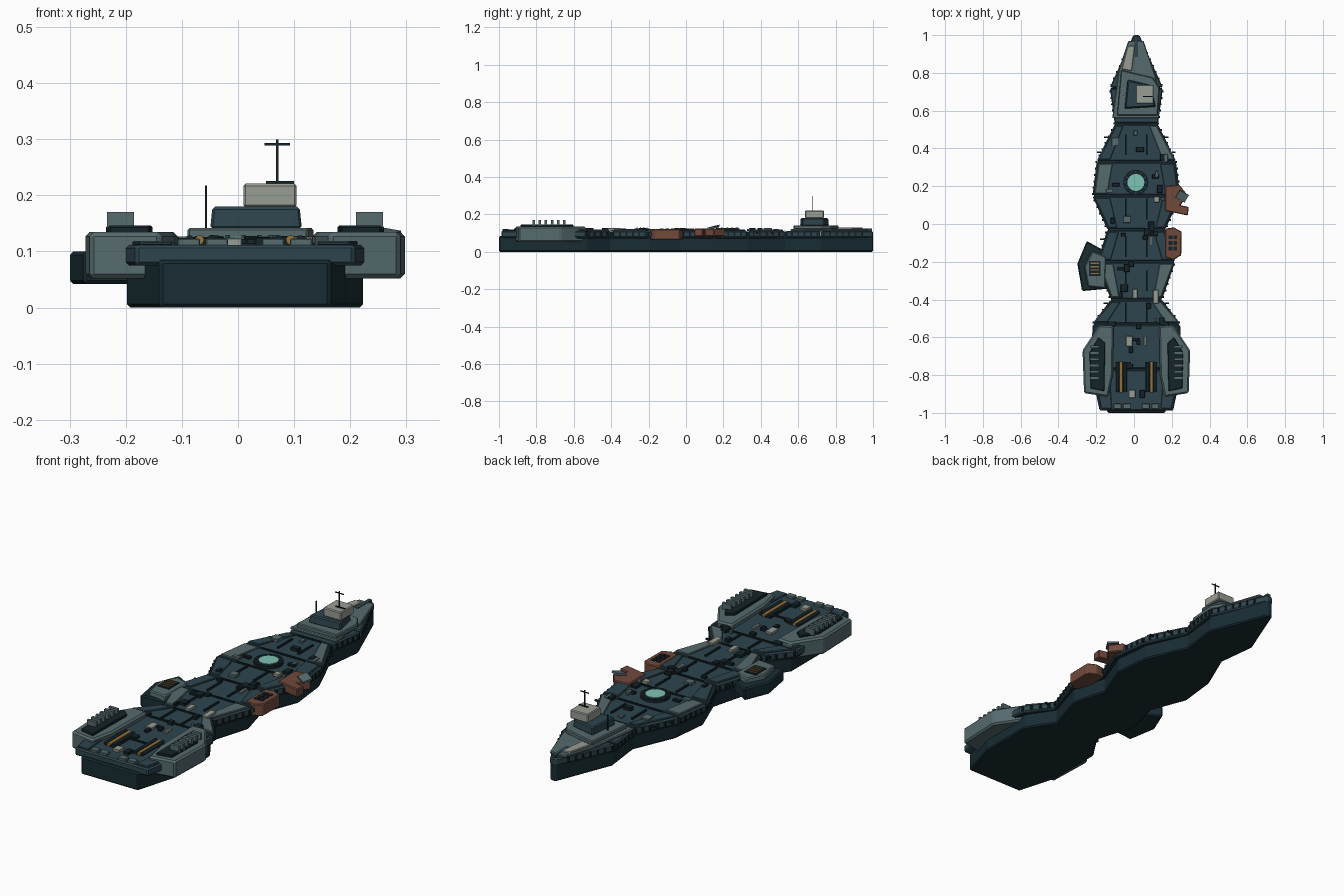
import bpy, bmesh, math, random
from mathutils import Matrix

if "Cube" in bpy.data.objects:
    bpy.data.objects.remove(bpy.data.objects["Cube"])
random.seed(4)
CX = 0.0125  # hull centre line


def mat(name, r, g, b):
    m = bpy.data.materials.new(name)
    m.diffuse_color = [(c / 255) ** 2.2 for c in (r, g, b)] + [1]
    m.use_nodes = True
    m.node_tree.nodes["Principled BSDF"].inputs["Base Color"].default_value = m.diffuse_color
    return m


HULL, DECK = mat("hull_dark", 30, 48, 54), mat("deck_blue", 50, 71, 79)
GREY, DARK = mat("plate_grey", 86, 106, 109), mat("vent_dark", 27, 40, 45)
BEIGE, RUST = mat("beige", 150, 156, 146), mat("rust", 112, 75, 62)
TEAL, GOLD = mat("teal_glow", 125, 195, 180), mat("gold", 150, 115, 65)


def finish(name, bm, m, bevel=0):
    bmesh.ops.recalc_face_normals(bm, faces=bm.faces)
    me = bpy.data.meshes.new(name)
    bm.to_mesh(me)
    bm.free()
    me.materials.append(m)
    o = bpy.data.objects.new(name, me)
    bpy.context.collection.objects.link(o)
    if bevel:
        b = o.modifiers.new("bevel", "BEVEL")
        b.width, b.segments, b.limit_method = bevel, 1, "ANGLE"
    return o


def prism(name, pts, z0, z1, m, bevel=0.0, taper=1.0):
    bm = bmesh.new()
    cx, cy = (sum(p[i] for p in pts) / len(pts) for i in (0, 1))
    lo = [bm.verts.new((x, y, z0)) for x, y in pts]
    hi = [bm.verts.new((cx + (x - cx) * taper, cy + (y - cy) * taper, z1)) for x, y in pts]
    n = len(pts)
    bm.faces.new(lo[::-1])
    bm.faces.new(hi)
    for i in range(n):
        bm.faces.new((lo[i], lo[(i + 1) % n], hi[(i + 1) % n], hi[i]))
    return finish(name, bm, m, bevel)


def boxes(name, items, m, bevel=0):
    """items: (x, y, z, sx, sy, sz) with full sizes"""
    bm = bmesh.new()
    for x, y, z, sx, sy, sz in items:
        bmesh.ops.create_cube(bm, size=1, matrix=Matrix.Translation((x, y, z)) @ Matrix.Diagonal((sx, sy, sz, 1)))
    return finish(name, bm, m, bevel)


def tube(name, x, y, z, r, length, m, axis="Z", sides=24):
    bm = bmesh.new()
    rot = Matrix.Rotation(math.pi / 2, 4, "X") if axis == "Y" else Matrix()
    bmesh.ops.create_cone(bm, cap_ends=True, segments=sides, radius1=r, radius2=r, depth=length,
                          matrix=Matrix.Translation((x, y, z)) @ rot)
    return finish(name, bm, m)


def mirror(pts, s):
    return [(CX + s * u, y) for u, y in pts]


# Hull stations: (y, half width)
ST = [(1.0, .016), (.72, .14), (.53, .115), (.33, .21), (.15, .232), (-.03, .155),
      (-.2, .205), (-.4, .137), (-.53, .232), (-.77, .24), (-.99, .195)]


def half_width(y):
    for (ya, wa), (yb, wb) in zip(ST, ST[1:]):
        if yb <= y <= ya:
            return wa + (wb - wa) * (ya - y) / (ya - yb)
    return .1


# Lower hull: one block following the stations
low = [(w * .9, y) for y, w in ST[:-2]] + [(.21, -.8), (.152, -1.0)]
prism("lower_hull", mirror(low, 1) + mirror(low, -1)[::-1], 0, .085, HULL, .006)

# Deck sections with seams, and raised plates on both sides
for i, ((ya, wa), (yb, wb)) in enumerate(zip(ST, ST[1:])):
    g = .003
    prism(f"deck_section_{i}", [(CX - wa, ya - g * (i > 0)), (CX + wa, ya - g * (i > 0)),
                                (CX + wb, yb + g), (CX - wb, yb + g)], .075, .112, DECK, .006)
    if i < 2:
        continue
    for s in (-1, 1):
        q = [(wa * .6, ya - .012), (wa * .95, ya - .012), (wb * .95, yb + .012), (wb * .66, yb + .012)]
        grey = i == 6 or (i, s) in ((2, 1), (3, -1), (7, 1))
        prism(f"side_plate_{i}", mirror(q, s), .11, .119, GREY if grey else DECK, .003)
core = [(w * .97, y) for y, w in ST[1:-1]] + [(.15, -.98)]
prism("deck_core", mirror(core, 1) + mirror(core, -1)[::-1], .07, .109, HULL)
boxes("deck_seams", [(CX, y, .113, w * 1.1, .006, .004) for y, w in ST[2:-1]], DARK)

# Bow armour and command tower
bow = [(-.115, .56), (-.08, .82), (-.03, .97), (.05, .97), (.115, .78), (.135, .56)]
prism("bow_armour", bow, .11, .123, GREY, .004)
prism("tower_base", [(-.09, .575), (-.068, .815), (.1, .775), (.135, .72), (.125, .575)], .12, .142, GREY, .004)
prism("tower_lower", [(-.05, .61), (-.035, .765), (.09, .735), (.115, .62)], .14, .18, DECK, .005, .95)
boxes("tower_top", [(.057, .687, .2, .095, .1, .042)], BEIGE, .004)
prism("bow_beige_plate", [(-.065, .82), (-.035, .94), (.005, .945), (-.012, .81)], .12, .13, BEIGE, .003)
boxes("bow_ridge", [(CX, .94, .118, .018, .11, .014)], DECK)
boxes("mast", [(.07, .675, .26, .005, .005, .08), (.07, .675, .291, .045, .004, .004),
               (.075, .675, .223, .05, .004, .006), (-.057, .68, .17, .004, .004, .096)], DARK)

# Round glowing port
tube("port_ring", .01, .22, .118, .066, .014, DARK)
tube("port_glow", .01, .22, .121, .045, .014, TEAL)
boxes("port_studs", [(.01 + .056 * math.cos(a), .22 + .056 * math.sin(a), .126, .008, .008, .006)
                     for a in [k * math.pi / 6 for k in range(12)]], DECK)

# Engine pods with vent fins
pod = [(.12, -.54), (.195, -.535), (.285, -.67), (.277, -.895), (.15, -.915), (.125, -.8)]
tray = [(.165, -.63), (.2, -.6), (.248, -.68), (.243, -.87), (.17, -.885)]
for s, side in ((-1, "left"), (1, "right")):
    prism(f"engine_pod_{side}", mirror(pod, s), .052, .135, GREY, .008)
    prism(f"vent_tray_{side}", mirror(tray, s), .13, .146, DARK, .003)
    boxes(f"vent_fins_{side}", [(CX + s * .222, -.815 + k * .033, .155, .048, .014, .03) for k in range(6)], GREY)
    # Paired deck barrels
    x = CX + s * .081
    boxes(f"barrel_cradle_{side}", [(x - s * .01, -.81, .114, .05, .16, .006)], DARK)
    tube(f"barrel_gold_{side}", x, -.81, .121, .008, .165, GOLD, "Y", 12)
    for d in (-.021, .018):
        tube(f"barrel_dark_{side}", x + s * d, -.81, .121, .008, .16, DARK, "Y", 12)

# Left outrigger
prism("outrigger", [(-.3, -.21), (-.25, -.09), (-.15, -.145), (-.11, -.34), (-.275, -.355)], .042, .1, HULL, .006)
prism("outrigger_top", [(-.265, -.225), (-.222, -.14), (-.145, -.17), (-.15, -.345), (-.245, -.335)],
      .09, .122, GREY, .005, .95)
boxes("outrigger_vent", [(-.207, -.235, .122, .06, .08, .008)], DARK)
boxes("outrigger_slats", [(-.207, -.262 + k * .018, .127, .046, .006, .004) for k in range(4)], GOLD)

# Rust cargo blocks on the right
prism("rust_block_front", [(.165, -.025), (.21, -.018), (.252, -.04), (.25, -.165), (.21, -.19), (.165, -.175)],
      .065, .122, RUST, .004)
boxes("rust_vents", [(.206 + a * .025, -.13 + k * .03, .123, .02, .02, .006)
                     for a in (-.5, .5) for k in range(3)], DARK)
prism("rust_block_rear", [(.165, .2), (.24, .208), (.285, .15), (.245, .1), (.29, .09), (.285, .045), (.165, .07)],
      .083, .124, RUST, .004)
dish = boxes("rust_block_panel", [(0, 0, 0, .055, .045, .01)], GREY)
dish.location, dish.rotation_euler = (.255, .147, .132), (.2, .15, -.5)

# Deck fittings
boxes("beige_hatches", [(-.025, -.62, .117, .035, .055, .012), (.005, -.37, .118, .025, .05, .014),
                        (.115, -.385, .12, .03, .07, .014), (.12, .13, .12, .03, .03, .014),
                        (-.01, -.9, .117, .035, .04, .014), (.06, -.62, .116, .012, .05, .01),
                        (.09, -.09, .117, .012, .05, .01)], BEIGE, .002)
dark, grey = [], []
for k in range(64):
    y = random.uniform(-.95, .5)
    x = CX + random.uniform(-.82, .82) * min(half_width(y), .2)
    if math.hypot(x - .01, y - .22) < .1 or (y < -.55 and abs(x - CX) > .05) or (x < -.14 and -.36 < y < -.1):
        continue
    b = (x, y, .118, random.uniform(.014, .042), random.uniform(.014, .045), random.uniform(.01, .02))
    (dark if k % 4 else grey).append(b)
boxes("dark_fittings", dark, DARK, .002)
boxes("grey_fittings", grey, GREY, .002)
boxes("long_conduits", [(CX + s * .055, y, .115, .008, .11, .01) for s in (-1, 1) for y in (.42, .08, -.12, -.3, -.47)], DARK)

# Small posts along the deck edge
posts = []
for k in range(44):
    y = .94 - k * .034
    for s in (-1, 1):
        posts.append((CX + s * half_width(y), y, .094, .01, .01, .02))
boxes("edge_posts", posts, DARK)
boxes("edge_lamps", [(CX + s * (half_width(y) + .012), y, .1, .02, .008, .008)
                     for s in (-1, 1) for y in (.46, .38, -.08, -.42)], DARK)

# Stern plating
boxes("stern_panel", [(CX, -.992, .045, .29, .014, .07)], HULL, .003)
boxes("stern_blocks", [(CX + d, -.965, .116, .04, .03, .014) for d in (-.1, -.05, .05, .1)], GREY, .002)
